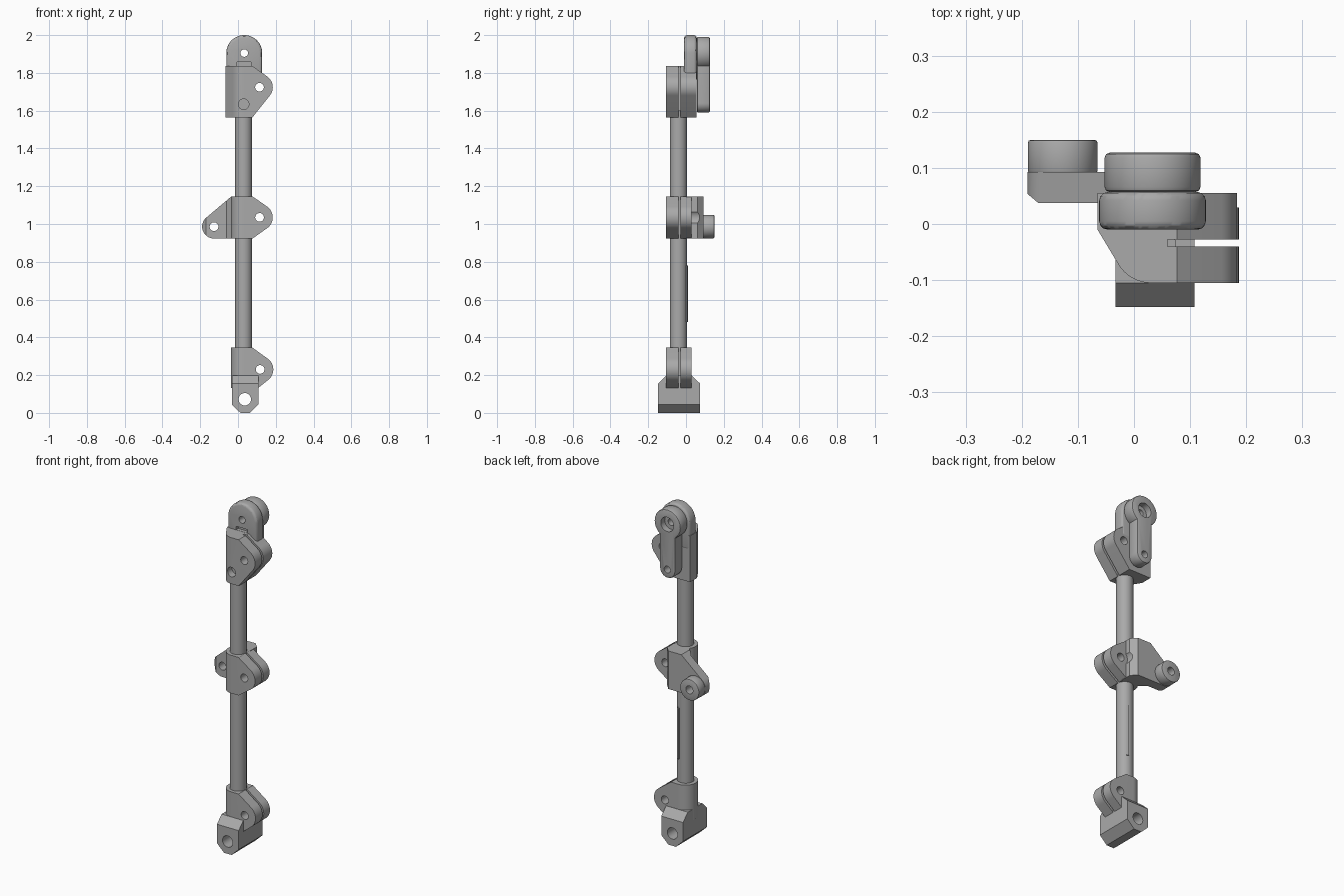
import bpy, bmesh, math
from mathutils import Vector
from mathutils.geometry import convex_hull_2d

cube = bpy.data.objects.get("Cube")
if cube:
    bpy.data.objects.remove(cube, do_unlink=True)

grey = bpy.data.materials.new("mid grey")
grey.use_nodes = True
grey.diffuse_color = (0.4, 0.4, 0.4, 1)
grey.node_tree.nodes["Principled BSDF"].inputs["Base Color"].default_value = (0.4, 0.4, 0.4, 1)

PLACE = {"x": lambda u, v, d: (d, u, v),
         "y": lambda u, v, d: (u, d, v),
         "z": lambda u, v, d: (u, v, d)}


def arc(cx, cy, r, start=0, end=360, n=48):
    steps = n if end - start == 360 else n + 1
    angles = [math.radians(start + (end - start) * i / n) for i in range(steps)]
    return [(cx + r * math.cos(a), cy + r * math.sin(a)) for a in angles]


def hull(points):
    return [points[i] for i in convex_hull_2d([Vector(p) for p in points])]


def prism(name, outline, axis, a, b):
    """Extrude a 2D outline along an axis from a to b."""
    bm = bmesh.new()
    ends = [[bm.verts.new(PLACE[axis](u, v, d)) for u, v in outline] for d in (a, b)]
    n = len(outline)
    for ring in ends:
        bm.faces.new(ring)
    for i in range(n):
        j = (i + 1) % n
        bm.faces.new((ends[0][i], ends[0][j], ends[1][j], ends[1][i]))
    bmesh.ops.recalc_face_normals(bm, faces=bm.faces)
    mesh = bpy.data.meshes.new(name)
    bm.to_mesh(mesh)
    bm.free()
    mesh.materials.append(grey)
    obj = bpy.data.objects.new(name, mesh)
    bpy.context.collection.objects.link(obj)
    return obj


def apply(obj):
    bpy.context.view_layer.update()
    done = obj.evaluated_get(bpy.context.evaluated_depsgraph_get())
    mesh = bpy.data.meshes.new_from_object(done)
    obj.modifiers.clear()
    obj.data = mesh


def combine(obj, other, operation):
    mod = obj.modifiers.new("combine", "BOOLEAN")
    mod.operation, mod.object, mod.solver = operation, other, "EXACT"
    apply(obj)
    bpy.data.objects.remove(other, do_unlink=True)


def soften(obj, width, segments=3):
    mod = obj.modifiers.new("soften", "BEVEL")
    mod.width, mod.segments = width, segments
    mod.limit_method, mod.angle_limit = "ANGLE", math.radians(60)
    apply(obj)


def drill(obj, x, z, r, a=-0.5, b=0.5):
    combine(obj, prism("drill", arc(x, z, r, n=32), "y", a, b), "DIFFERENCE")


TX, TY = 0.03, -0.04          # pole axis
BARREL = arc(TX, TY + 0.002, 0.067)


def clamp(name, front, plan, hole_x, hole_z):
    """Split clamp: front outline crossed with plan outline, slotted and drilled."""
    lug = arc(hole_x, hole_z, 0.07)
    obj = prism(name, hull(front + lug), "y", -0.3, 0.3)
    combine(obj, prism("plan", hull(plan + BARREL), "z", -0.5, 2.5), "INTERSECT")
    slot = [(0.06, -0.04), (0.3, -0.04), (0.3, -0.028), (0.06, -0.028)]
    combine(obj, prism("slot", slot, "z", -0.5, 2.5), "DIFFERENCE")
    drill(obj, hole_x, hole_z, 0.023)
    return obj


def block_corners(left, right, low, high):
    return [(left, low), (right, low), (right, high), (left, high)]


# Pole with a thin strip along its side
prism("pole", arc(TX, TY, 0.045), "z", 0.16, 1.6)
strip = [(TX + r * math.cos(math.radians(a)), TY + r * math.sin(math.radians(a)))
         for r, a in ((0.04, 62), (0.051, 62), (0.051, 78), (0.04, 78))]
prism("pole_strip", strip, "z", 0.48, 0.78)

# Lower clamp and its foot block
side_plan = [(0.3, -0.105), (0.3, 0.03)]
clamp("lower_clamp", [(-0.04, 0.133), (0.108, 0.133), (-0.04, 0.345), (0.077, 0.345)],
      side_plan, 0.117, 0.23)
foot = prism("foot_block", [(-0.148, 0), (0.075, 0), (0.075, 0.155), (0.03, 0.198),
                            (-0.105, 0.198), (-0.148, 0.155)], "x", -0.2, 0.2)
foot_front = [(0.013, 0), (0.062, 0), (0.108, 0.044), (0.108, 0.3), (-0.033, 0.3), (-0.033, 0.044)]
combine(foot, prism("front", foot_front, "y", -0.5, 0.5), "INTERSECT")
drill(foot, 0.036, 0.072, 0.033)

# Middle clamp with a side arm and boss
clamp("middle_clamp", block_corners(-0.04, 0.077, 0.923, 1.146), side_plan, 0.114, 1.035)
BX, BZ, BR = -0.127, 0.986, 0.063
arm = prism("side_arm", hull(block_corners(-0.035, 0.08, 0.923, 1.146) + arc(BX, BZ, BR)),
            "y", -0.3, 0.3)
arm_plan = [(-0.17, 0.037), (-0.06, 0.037), (-0.02, 0), (0.08, 0), (0.08, 0.06),
            (0.05, 0.093), (-0.195, 0.093), (-0.195, 0.058)]
combine(arm, prism("plan", arm_plan, "z", 0, 2), "INTERSECT")
drill(arm, 0.114, 1.035, 0.045)
drill(arm, BX, BZ, 0.023)
boss = prism("arm_boss", arc(BX, BZ, BR - 0.001), "y", 0.09, 0.15)
soften(boss, 0.005, 2)
drill(boss, BX, BZ, 0.023)

# Upper clamp with a rounded tongue
upper = clamp("upper_clamp", block_corners(-0.08, 0.077, 1.565, 1.836),
              [(0.3, -0.105), (0.3, 0.055), (-0.065, 0.055), (-0.065, -0.01)], 0.114, 1.724)
drill(upper, TX, 1.634, 0.028, -0.3, -0.06)
HX, HZ = 0.033, 1.905
tongue = prism("tongue", arc(HX, HZ, 0.095, 0, 180) + [(-0.062, 1.75), (0.128, 1.75)],
               "y", -0.01, 0.057)
soften(tongue, 0.015)
drill(tongue, HX, HZ, 0.02)
notch = block_corners(-0.005, 0.07, 1.837, 1.857)
combine(tongue, prism("notch", notch, "y", -0.1, 0.01), "DIFFERENCE")

# Link behind the tongue: large ring, neck and small end
link = prism("link", arc(HX, HZ, 0.0855, -54, 234) + arc(HX, 1.64, 0.05, 180, 360, 24),
             "y", 0.057, 0.127)
soften(link, 0.009, 2)
drill(link, HX, HZ, 0.02)
drill(link, HX, HZ, 0.042, 0.09, 0.3)
drill(link, HX, 1.64, 0.02, 0.07, 0.3)

# Smooth round surfaces, keep edges crisp
for obj in bpy.context.collection.objects:
    if obj.type == "MESH" and grey.name in obj.data.materials:
        bpy.ops.object.select_all(action="DESELECT")
        obj.select_set(True)
        bpy.context.view_layer.objects.active = obj
        bpy.ops.object.shade_smooth_by_angle(angle=math.radians(30))
